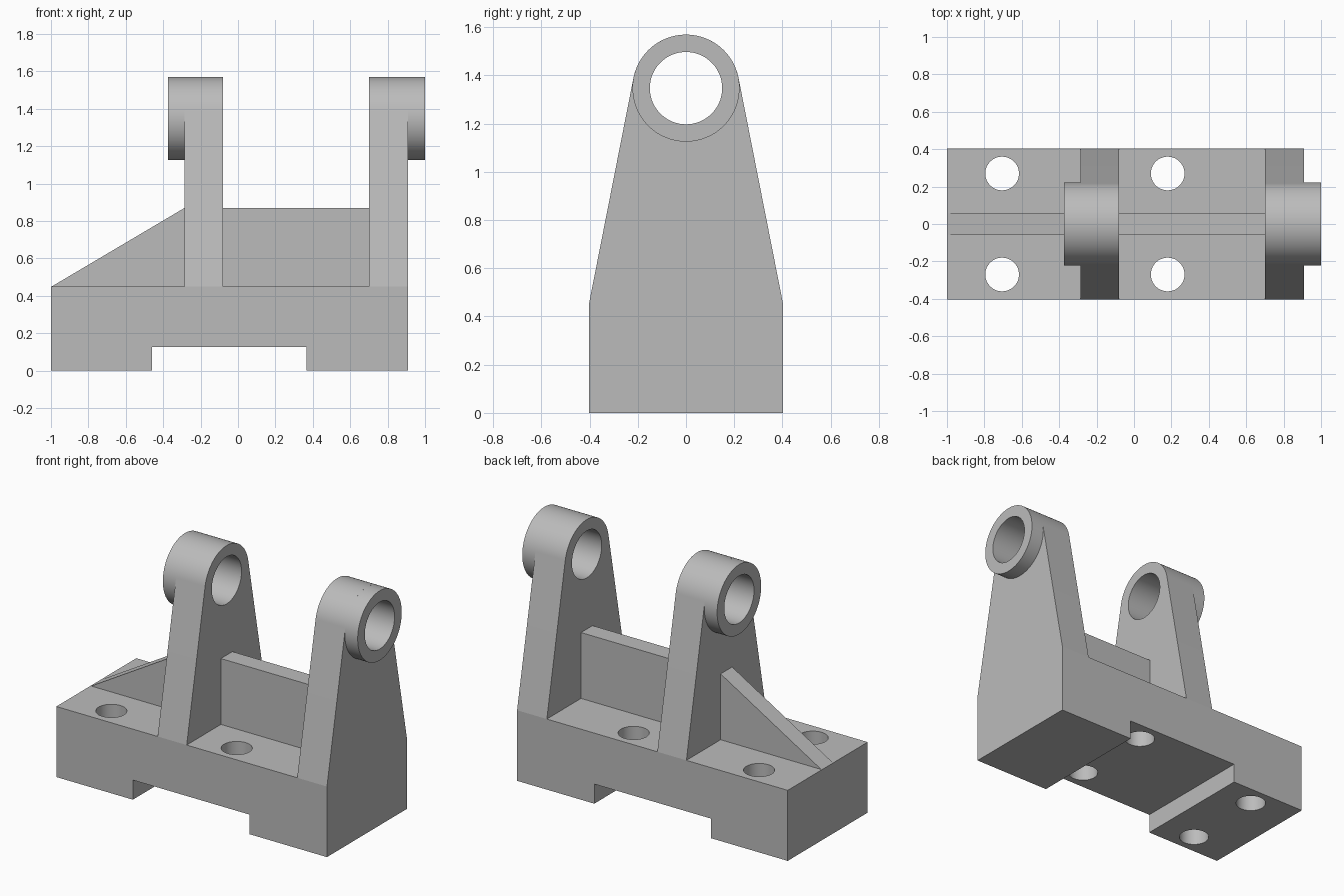
import bpy, bmesh
from math import pi, sin, cos, atan2, acos, hypot
from mathutils import Vector, Matrix

old = bpy.data.objects.get("Cube")
if old:
    bpy.data.objects.remove(old, do_unlink=True)

GREY = (0.5, 0.5, 0.5, 1)
metal = bpy.data.materials.new("cast grey")
metal.use_nodes = True
metal.diffuse_color = GREY
metal.node_tree.nodes["Principled BSDF"].inputs["Base Color"].default_value = GREY

HALF_W, DECK, RIB_TOP = 0.403, 0.45, 0.87
BORE_Z, BOSS_R, BORE_R = 1.347, 0.222, 0.15
SEGMENTS = 96


def prism(name, profile, offset):
    """Extrude a closed 3D profile along an offset vector."""
    bm = bmesh.new()
    face = bm.faces.new([bm.verts.new(p) for p in profile])
    result = bmesh.ops.extrude_face_region(bm, geom=[face])
    verts = [g for g in result["geom"] if isinstance(g, bmesh.types.BMVert)]
    bmesh.ops.translate(bm, verts=verts, vec=Vector(offset))
    bmesh.ops.recalc_face_normals(bm, faces=bm.faces)
    mesh = bpy.data.meshes.new(name)
    bm.to_mesh(mesh)
    bm.free()
    mesh.materials.append(metal)
    obj = bpy.data.objects.new(name, mesh)
    bpy.context.collection.objects.link(obj)
    return obj


def side_prism(name, xz, half_width):
    """Extrude a side outline symmetrically across the width."""
    return prism(name, [(x, -half_width, z) for x, z in xz], (0, 2 * half_width, 0))


def arc(start, end, radius, steps):
    angles = [start + (end - start) * i / steps for i in range(steps + 1)]
    return [(radius * cos(a), radius * sin(a)) for a in angles]


def circle(radius):
    return arc(0, 2 * pi, radius, SEGMENTS)[:-1]


def drill(obj, cutters):
    """Cut holes and remove the drills."""
    for cutter in cutters:
        mod = obj.modifiers.new("hole", "BOOLEAN")
        mod.operation, mod.solver, mod.object = "DIFFERENCE", "EXACT", cutter
    select(obj)
    for mod in list(obj.modifiers):
        bpy.ops.object.modifier_apply(modifier=mod.name)
    for cutter in cutters:
        bpy.data.objects.remove(cutter, do_unlink=True)


def select(obj):
    bpy.ops.object.select_all(action="DESELECT")
    obj.select_set(True)
    bpy.context.view_layer.objects.active = obj


def bore_drill():
    return prism("bore_drill", [(-2, y, BORE_Z + z) for y, z in circle(BORE_R)], (4, 0, 0))


# Base block with a channel underneath and four bolt holes
base = side_prism("base", [(-1, 0), (-0.46, 0), (-0.46, 0.125), (0.365, 0.125),
                           (0.365, 0), (0.91, 0), (0.91, DECK), (-1, DECK)], HALF_W)
drill(base, [prism("bolt_drill", [(x + u, y + v, -1) for u, v in circle(0.09)], (0, 0, 2))
             for x in (-0.705, 0.18) for y in (-0.27, 0.27)])
parts = [base]

# Tapered arms, whose sides run tangent into the round head, with outer bosses
rise = BORE_Z - DECK
tangent = atan2(-rise, HALF_W) + acos(BOSS_R / hypot(HALF_W, rise))
outline = [(-HALF_W, -rise), (HALF_W, -rise)] + arc(tangent, pi - tangent, BOSS_R, 60)
for side, inner, outer, boss_end in (("right", -0.08, -0.285, -0.375),
                                     ("left", 0.70, 0.91, 1.0)):
    if side == "right":
        near, far = outer, inner
    else:
        near, far = inner, outer
    arm = prism(side + "_arm", [(near, y, BORE_Z + z) for y, z in outline], (far - near, 0, 0))
    boss = prism(side + "_boss", [(outer, y, BORE_Z + z) for y, z in circle(BOSS_R)],
                 (boss_end - outer, 0, 0))
    for part in (arm, boss):
        drill(part, [bore_drill()])
        parts.append(part)

# Stiffening ribs along the centre line
parts.append(side_prism("sloped_rib", [(-0.995, DECK), (-0.285, DECK), (-0.285, RIB_TOP)], 0.058))
parts.append(side_prism("middle_rib", [(-0.08, DECK), (0.70, DECK),
                                       (0.70, RIB_TOP), (-0.08, RIB_TOP)], 0.058))

for part in parts:
    select(part)
    bpy.ops.object.shade_smooth_by_angle(angle=pi / 6)
